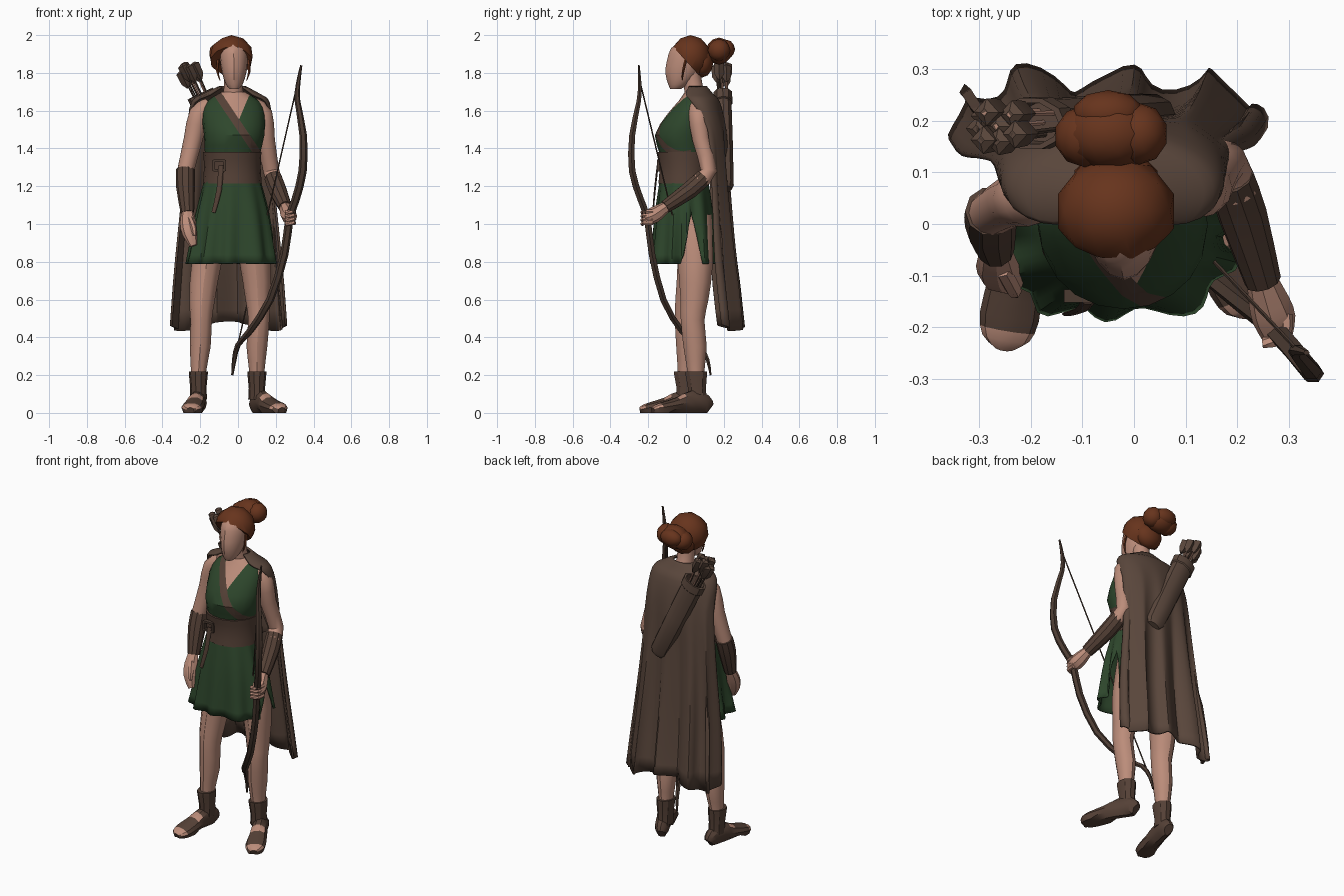
import bpy, bmesh, math, random
from mathutils import Vector, Matrix

random.seed(4)
if "Cube" in bpy.data.objects:
    bpy.data.objects.remove(bpy.data.objects["Cube"])


def material(name, rgb):
    m = bpy.data.materials.new(name)
    m.use_nodes = True
    m.diffuse_color = (*rgb, 1)
    m.node_tree.nodes["Principled BSDF"].inputs["Base Color"].default_value = (*rgb, 1)
    return m


SKIN = material("skin", (0.50, 0.265, 0.195))
HAIR = material("auburn hair", (0.135, 0.034, 0.012))
GREEN = material("green cloth", (0.027, 0.062, 0.025))
CLOAK = material("brown cloak", (0.1, 0.061, 0.044))
LEATHER = material("leather", (0.09, 0.052, 0.037))
WOOD = material("dark wood", (0.07, 0.043, 0.031))
made = []


def finish(name, bm, *mats):
    bmesh.ops.recalc_face_normals(bm, faces=bm.faces)
    me = bpy.data.meshes.new(name)
    bm.to_mesh(me)
    bm.free()
    for m in mats:
        me.materials.append(m)
    ob = bpy.data.objects.new(name, me)
    bpy.context.collection.objects.link(ob)
    made.append(ob)
    return ob


def refine(rings, k):
    """Catmull-Rom steps between control rings."""
    if k == 1:
        return [Vector(r) for r in rings]
    p = [Vector(r) for r in (rings[0], *rings, rings[-1])]
    out = []
    for a, b, c, d in zip(p, p[1:], p[2:], p[3:]):
        for i in range(k):
            t = i / k
            out.append((b * 2 + (c - a) * t + (a * 2 - b * 5 + c * 4 - d) * t * t
                        + (b * 3 - a - c * 3 + d) * t ** 3) / 2)
    return out + [p[-1]]


def skin_rings(rings, n=12, tilt=False, k=2, shape=None, caps=True):
    """Loft ellipses (x, y, z, rx, ry); tilt turns them square to the path."""
    bm, loops = bmesh.new(), []
    rings = refine(rings, k)
    axis = Vector(rings[-1][:3]) - Vector(rings[0][:3])
    for i, r in enumerate(rings):
        c, ax, by = Vector(r[:3]), Vector((1, 0, 0)), Vector((0, 1, 0))
        if tilt:
            t = Vector(rings[min(i + 1, len(rings) - 1)][:3]) - Vector(rings[max(i - 1, 0)][:3])
            t = t.normalized() if t.dot(axis) > 0 else axis.normalized()
            ax = (ax - t * ax.dot(t)).normalized()
            by = t.cross(ax)
        loop = []
        for j in range(n):
            a = 2 * math.pi * j / n
            s = shape(a, i / (len(rings) - 1)) if shape else 1
            loop.append(bm.verts.new(c + ax * r[3] * s * math.cos(a) + by * r[4] * s * math.sin(a)))
        loops.append(loop)
    for p, q in zip(loops, loops[1:]):
        for j in range(n):
            bm.faces.new((p[j], p[(j + 1) % n], q[(j + 1) % n], q[j]))
    if caps:
        bm.faces.new(loops[0])
        bm.faces.new(loops[-1])
    return bm


def loft(name, rings, mat, **kw):
    return finish(name, skin_rings(rings, **kw), mat)


def limb(name, pts, mat, flat=1.0, **kw):
    return loft(name, [(x, y, z, r, r * flat) for x, y, z, r in pts], mat, tilt=True, **kw)


def ball(bm, c, r, sub=2):
    m = Matrix.Translation(c) @ Matrix.Diagonal((*r, 1))
    bmesh.ops.create_icosphere(bm, subdivisions=sub, radius=1, matrix=m)


def cut(bm, co, no, **kw):
    bmesh.ops.bisect_plane(bm, geom=bm.verts[:] + bm.edges[:] + bm.faces[:], plane_co=co, plane_no=no, **kw)


# Torso: tunic with a cut V neckline and a diagonal chest strap
bm = skin_rings([(-.03, -.01, 1.22, .14, .12), (-.03, -.01, 1.36, .145, .125),
                 (-.02, -.02, 1.47, .16, .145), (-.025, .02, 1.58, .165, .12),
                 (-.025, .045, 1.65, .14, .085), (-.025, .05, 1.70, .06, .055)], n=20)
apex = Vector((0, 0, 1.54))
vee = [Vector((1, 0, .55)), Vector((1, 0, -.42))]
strap_mid, strap_n = Vector((-.012, 0, 1.545)), Vector((.83, 0, .56))
for v in vee:
    cut(bm, apex, v)
for s in (-.02, .02):
    cut(bm, strap_mid + strap_n * s, strap_n)
for f in bm.faces:
    c = f.calc_center_median()
    d = c - apex
    if c.y < .04 and abs((c - strap_mid).dot(strap_n)) < .02:
        f.material_index = 2
    elif c.z > 1.68 or (c.y < .06 and d.dot(vee[0]) > 0 > d.dot(vee[1])):
        f.material_index = 1
finish("tunic_top", bm, GREEN, SKIN, LEATHER)

# Skirt with pleats and a slit on the left side
bm = skin_rings([(-.03, -.01, 1.26, .142, .125), (-.03, -.01, 1.05, .19, .15),
                 (-.035, -.012, .79, .225, .165)], n=72, k=4, caps=False,
                shape=lambda a, t: 1 + t * (.13 * math.sin(2 * a) ** 2
                                            + .085 * math.sin(a * 11 + .8 * math.sin(3 * a))))
slit_top, slope = Vector((0, .03, 1.06)), .21
for s in (-slope, slope):
    cut(bm, slit_top, Vector((0, 1, s)))
slit = []
for f in bm.faces:
    d = f.calc_center_median() - slit_top
    if d.x > .05 and abs(d.y) < -d.z * slope:
        slit.append(f)
bmesh.ops.delete(bm, geom=slit, context='FACES')
skirt = finish("skirt", bm, GREEN)
skirt.modifiers.new("cloth", 'SOLIDIFY').thickness = .008

# Wide belt, buckle and hanging end
loft("belt", [(-.03, -.01, 1.215, .156, .138), (-.03, -.01, 1.30, .15, .132),
              (-.03, -.012, 1.38, .154, .142)], LEATHER, n=18)
bm = bmesh.new()
for dx, dz, sx, sz in ((-.03, 0, .012, .06), (.03, 0, .012, .06), (0, .025, .06, .012), (0, -.025, .06, .012)):
    m = Matrix.Translation((-.1 + dx, -.14, 1.31 + dz)) @ Matrix.Diagonal((sx, .025, sz, 1))
    bmesh.ops.create_cube(bm, size=1, matrix=m)
finish("buckle", bm, WOOD)
limb("belt_end", [(-.09, -.15, 1.31, .014), (-.1, -.165, 1.18, .014), (-.13, -.175, 1.06, .011)],
     LEATHER, flat=.4, n=6)

# Neck and head with a pointed chin and a ridge down the face
limb("neck", [(-.025, .055, 1.66, .062), (-.025, .04, 1.72, .05), (-.025, .025, 1.82, .05)], SKIN)
loft("head", [(-.02, -.055, 1.715, .025, .028), (-.02, -.04, 1.74, .045, .052),
              (-.02, -.018, 1.80, .064, .085), (-.022, -.005, 1.87, .073, .088),
              (-.025, .01, 1.93, .07, .085), (-.03, .02, 1.97, .04, .05)], SKIN, n=16,
     shape=lambda a, t: 1 + .08 * max(0, -math.sin(a)) ** 8 * math.sin(math.pi * t))

# Hair: cap cut along the hairline, nape, bun of two coils, loose strands
bm = bmesh.new()
ball(bm, (-.035, .025, 1.885), (.118, .108, .115))
cut(bm, (0, .03, 1.83), (0, 1.1, 1), clear_inner=True)
bmesh.ops.holes_fill(bm, edges=[e for e in bm.edges if e.is_boundary], sides=0)
finish("hair_cap", bm, HAIR)
bm = bmesh.new()
ball(bm, (-.035, .085, 1.855), (.085, .06, .08))
ball(bm, (-.045, .175, 1.915), (.09, .07, .072))
ball(bm, (-.095, .17, 1.905), (.06, .06, .058))
ball(bm, (.01, .175, 1.92), (.056, .06, .06))
ball(bm, (-.05, .215, 1.925), (.07, .045, .05))
finish("hair_bun", bm, HAIR)
for s in (-1, 1):
    limb("loose_strand", [(-.025 + .08 * s, .0, 1.87, .008), (-.025 + .085 * s, -.015, 1.81, .007),
                          (-.025 + .07 * s, -.02, 1.76, .002)], HAIR, n=5)

# Arms, bracers and hands
limb("right_arm", [(-.15, .055, 1.63, .042), (-.205, .05, 1.58, .055), (-.237, .045, 1.45, .05),
                   (-.278, .02, 1.28, .044)], SKIN)
limb("right_bracer", [(-.278, .025, 1.29, .05), (-.278, -.005, 1.2, .05), (-.268, -.05, 1.06, .036)],
     LEATHER, n=10)
limb("right_hand", [(-.268, -.045, 1.08, .028), (-.265, -.08, 1.01, .042), (-.255, -.105, .95, .04),
                    (-.235, -.12, .885, .02)], SKIN, flat=.75, n=8)
limb("right_thumb", [(-.255, -.09, 1.03, .016), (-.235, -.125, .98, .016), (-.23, -.135, .94, .01)], SKIN, n=6)
limb("left_arm", [(.08, .06, 1.63, .042), (.13, .065, 1.58, .053), (.148, .08, 1.45, .047),
                  (.176, .12, 1.28, .043), (.198, .06, 1.22, .044)], SKIN)
limb("left_bracer", [(.186, .092, 1.245, .047), (.21, .02, 1.18, .048), (.25, -.11, 1.09, .036)],
     LEATHER, n=10)
limb("left_hand", [(.246, -.1, 1.095, .028), (.262, -.15, 1.06, .04), (.272, -.185, 1.04, .042),
                   (.278, -.22, 1.03, .03)], SKIN, n=8)
for i in range(4):
    z = 1.065 - i * .02
    limb("left_finger", [(.296, -.175, z, .012), (.292, -.222, z, .012), (.25, -.23, z - .005, .011)],
         SKIN, n=6)

# Legs, ankle wraps and sandals
legs = {"right": [(-.10, .04, 1.05, .085), (-.165, .045, .8, .08), (-.19, .02, .6, .068),
                  (-.195, .005, .49, .057), (-.2, .01, .35, .055), (-.21, 0, .2, .038),
                  (-.21, 0, .08, .038)],
        "left": [(.04, .04, 1.05, .085), (.09, .05, .8, .083), (.105, .045, .6, .066),
                 (.11, .035, .49, .056), (.1, .048, .35, .055), (.1, .053, .2, .038),
                 (.1, .06, .08, .038)]}
heels = {"right": Vector((-.2, .065, 0)), "left": Vector((.085, .122, 0))}
toes = {"right": Vector((-.252, -.24, 0)), "left": Vector((.23, -.175, 0))}
for side, pts in legs.items():
    loft(side + "_leg", [(x, y, z, r, r * 1.12) for x, y, z, r in pts], SKIN, n=12)
    x, y = pts[-1][:2]
    loft(side + "_ankle_wrap", [(x, y, .07, .046, .052), (x, y - .002, .13, .043, .05),
                                (x, y - .006, .205, .05, .06), (x, y - .006, .22, .05, .06)],
         LEATHER, n=10, k=1)
    heel, toe = heels[side], toes[side]
    rings = []
    for t, w, h in ((0, .026, .06), (.08, .04, .1), (.3, .044, .12), (.55, .052, .085),
                    (.8, .058, .06), (.94, .046, .045), (1, .02, .03)):
        c = heel.lerp(toe, t)
        rings.append((c.x, c.y, h / 2, w, h / 2))
    bm = skin_rings(rings, n=10, tilt=True, k=2)
    for v in bm.verts:
        v.co.z = v.co.z if v.co.z > .016 else 0
    for f in bm.faces:
        c = f.calc_center_median()
        t = (c - heel).dot(toe - heel) / (toe - heel).length_squared
        f.material_index = int(c.z > .022 and (t > .86 or .5 < t < .58))
    finish(side + "_sandal", bm, LEATHER, SKIN)

# Cloak: draped rows of (z, centre x, half width, centre y, depth, wrap angle)
rows = [(1.73, -.03, .07, .05, .06, 125), (1.69, -.035, .15, .055, .088, 130),
        (1.645, -.04, .208, .07, .11, 112), (1.5, -.045, .225, .11, .10, 88),
        (1.2, -.05, .24, .135, .085, 90), (.8, -.05, .275, .15, .09, 90),
        (.46, -.05, .30, .185, .09, 90)]
bm, grid = bmesh.new(), []
for z, cx, hw, cy, dep, wrap in refine(rows, 3):
    k = max(0, min(1, (1.6 - z) / .9))
    line = []
    for i in range(49):
        u = i / 24 - 1
        a = math.radians(wrap) * u
        fold = k * .03 * math.sin(u * 15 + .6) * (1 - .3 * abs(u))
        bulge = k * dep * .3 * abs(math.sin(2 * a))
        hem = .025 * math.cos(u * 5) * (z < .5)
        line.append(bm.verts.new((cx + hw * math.sin(a) + k * .012 * math.sin(u * 21),
                                  cy + dep * math.cos(a) + fold + bulge, z + hem)))
    grid.append(line)
for p, q in zip(grid, grid[1:]):
    for i in range(48):
        bm.faces.new((p[i], p[i + 1], q[i + 1], q[i]))
cloak = finish("cloak", bm, CLOAK)
cloak.modifiers.new("cloth", 'SOLIDIFY').thickness = .012

# Quiver slung across the back, with arrows
base, mouth = Vector((.04, .215, 1.185)), Vector((-.2, .195, 1.69))
along = (mouth - base).normalized()
rings = []
for t, r in ((0, .04), (.05, .058), (.5, .064), (.9, .066), (.91, .074), (1, .074), (1, .06), (.9, .055)):
    c = base.lerp(mouth, t)
    rings.append((*c, r, r * .7))
loft("quiver", rings, CLOAK, n=10, k=1, tilt=True)
for i in range(8):
    a = i * 2.4
    off = Vector((math.cos(a), math.sin(a) * .7, .45 * math.cos(a))) * (.032 if i else 0)
    s = mouth + off - along * .1
    e = mouth + off * 1.3 + along * random.uniform(.15, .19)
    limb("arrow_shaft", [(*s, .005), (*e, .005)], SKIN if i % 3 == 0 else WOOD, n=5, k=1)
    f = [(*(e - along * d), r) for d, r in ((.1, .006), (.07, .024), (.01, .027), (0, .008))]
    limb("arrow_fletching", f, CLOAK, n=4, k=1)

# Recurved bow held in the left hand, and its string
bow = [(.335, -.25, 1.84, .006), (.318, -.245, 1.74, .012), (.315, -.25, 1.65, .015),
       (.345, -.285, 1.47, .02), (.342, -.285, 1.28, .022), (.305, -.24, 1.13, .022),
       (.272, -.205, 1.03, .022), (.245, -.18, .84, .022), (.17, -.12, .6, .021),
       (.06, -.02, .43, .019), (.0, .07, .36, .015), (-.02, .115, .28, .012), (-.03, .13, .2, .006)]
limb("bow", bow, WOOD, n=6, flat=.9)
limb("bowstring", [(.318, -.245, 1.76, .004), (-.022, .115, .27, .004)], WOOD, n=5, k=1)

# Shading
bpy.ops.object.select_all(action='DESELECT')
for ob in made:
    ob.select_set(True)
bpy.context.view_layer.objects.active = made[0]
bpy.ops.object.shade_smooth_by_angle(angle=math.radians(32))
